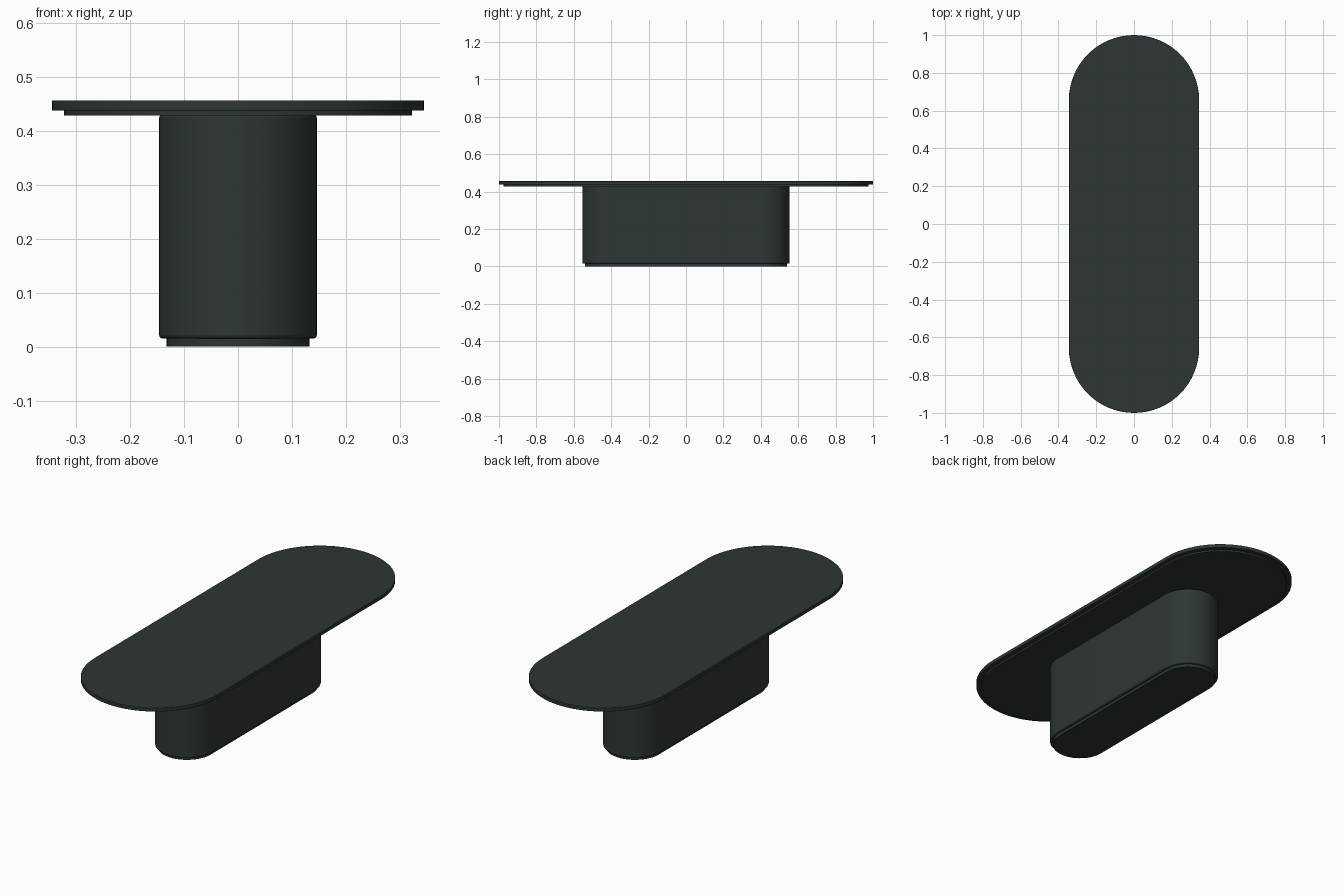
import bpy, bmesh
from math import pi, sin, cos, radians

cube = bpy.data.objects.get("Cube")
if cube:
    bpy.data.objects.remove(cube, do_unlink=True)

# Dark green-grey finish
finish = bpy.data.materials.new("dark_slate")
finish.use_nodes = True
colour = (0.027, 0.037, 0.036, 1)
finish.diffuse_color = colour
shader = finish.node_tree.nodes["Principled BSDF"]
shader.inputs["Base Color"].default_value = colour
shader.inputs["Roughness"].default_value = 0.6

STEPS = 32


def stadium_slab(name, radius, half_length, bottom, top, bevel=0.0):
    """Upright slab with straight sides along y and half-round ends."""
    straight = half_length - radius
    bm = bmesh.new()
    ring = []
    for end in (0, 1):
        centre = straight if end == 0 else -straight
        for i in range(STEPS + 1):
            a = pi * (end + i / STEPS)
            ring.append(bm.verts.new((radius * cos(a), centre + radius * sin(a), bottom)))
    base = bm.faces.new(ring)
    lifted = bmesh.ops.extrude_face_region(bm, geom=[base], use_keep_orig=True)
    verts = [g for g in lifted["geom"] if isinstance(g, bmesh.types.BMVert)]
    bmesh.ops.translate(bm, verts=verts, vec=(0, 0, top - bottom))
    bmesh.ops.recalc_face_normals(bm, faces=bm.faces)
    mesh = bpy.data.meshes.new(name)
    bm.to_mesh(mesh)
    bm.free()
    mesh.materials.append(finish)
    obj = bpy.data.objects.new(name, mesh)
    bpy.context.collection.objects.link(obj)
    if bevel:
        mod = obj.modifiers.new("soft_edge", 'BEVEL')
        mod.width = bevel
        mod.segments = 3
        mod.limit_method = 'ANGLE'
        mod.angle_limit = radians(40)
    bpy.ops.object.select_all(action='DESELECT')
    obj.select_set(True)
    bpy.context.view_layer.objects.active = obj
    bpy.ops.object.shade_smooth_by_angle(angle=radians(35))
    return obj


# Recessed plinth, pedestal, support panel and table top
stadium_slab("plinth", 0.132, 0.54, 0, 0.016)
stadium_slab("pedestal", 0.146, 0.554, 0.015, 0.43, 0.006)
stadium_slab("support_panel", 0.322, 0.977, 0.428, 0.438)
stadium_slab("table_top", 0.345, 1.0, 0.437, 0.456, 0.002)
